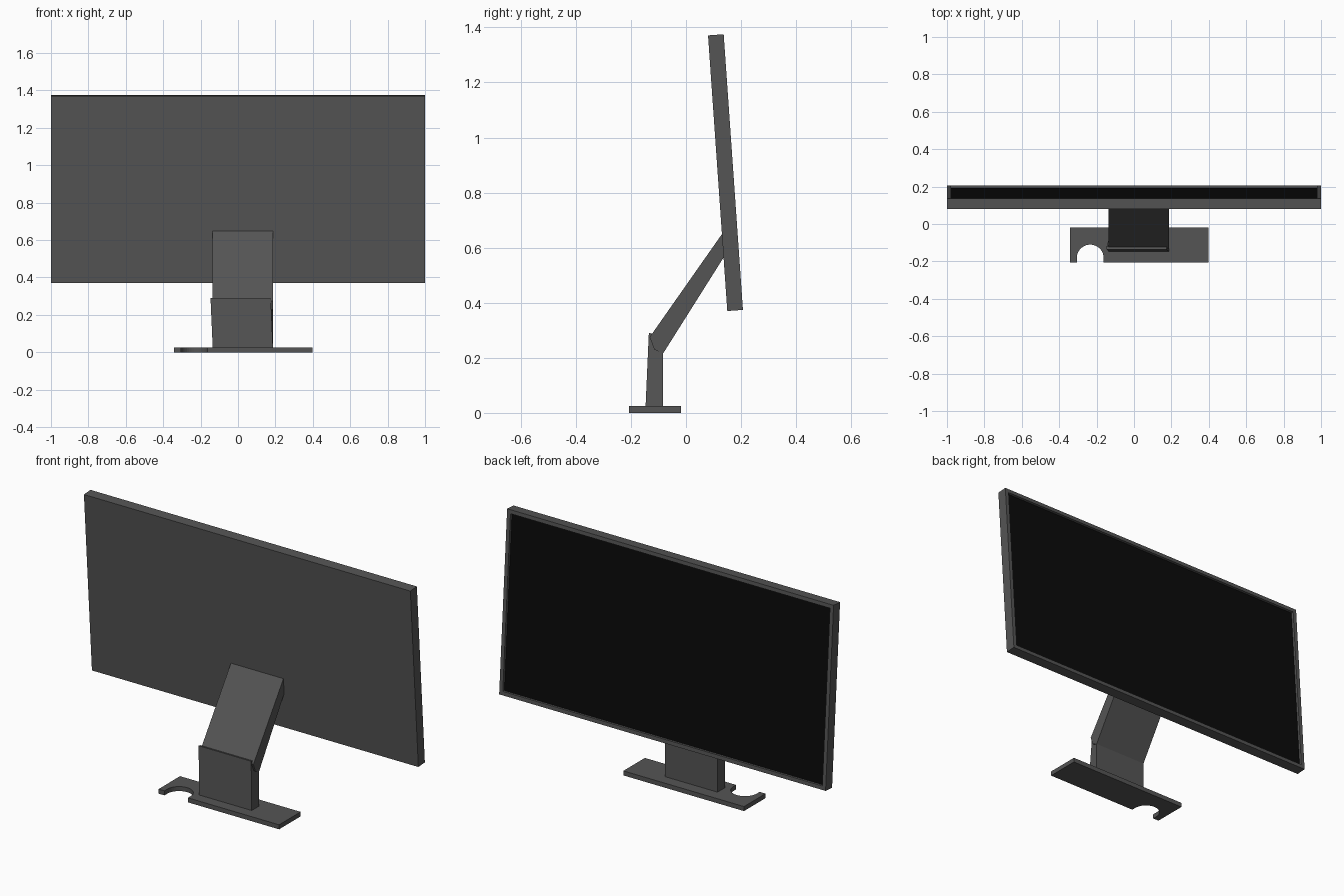
import bpy, bmesh, math
from mathutils import Vector

if "Cube" in bpy.data.objects:
    bpy.data.objects.remove(bpy.data.objects["Cube"])


def material(name, v):
    m = bpy.data.materials.new(name)
    m.diffuse_color = (v, v, v, 1)
    m.use_nodes = True
    m.node_tree.nodes["Principled BSDF"].inputs["Base Color"].default_value = m.diffuse_color
    return m


DARK = material("dark_plastic", 0.09)
BLACK = material("screen_black", 0.003)


def finish(bm, name, mat):
    bmesh.ops.recalc_face_normals(bm, faces=bm.faces)
    me = bpy.data.meshes.new(name)
    bm.to_mesh(me)
    bm.free()
    me.materials.append(mat)
    ob = bpy.data.objects.new(name, me)
    bpy.context.collection.objects.link(ob)
    return ob


def prism(points, offset):
    """Extrude a closed outline of 3D points along an offset."""
    bm = bmesh.new()
    face = bm.faces.new([bm.verts.new(p) for p in points])
    ext = bmesh.ops.extrude_face_region(bm, geom=[face], use_keep_orig=True)
    moved = [g for g in ext["geom"] if isinstance(g, bmesh.types.BMVert)]
    bmesh.ops.translate(bm, verts=moved, vec=offset)
    return bm


# Base plate with a round notch cut into its front edge
front, back = -0.207, -0.019
notch = [(-0.234 - 0.072 * math.cos(a), -0.182 + 0.072 * math.sin(a))
         for a in [math.pi * i / 16 for i in range(17)]]
outline = ([(-0.342, back), (-0.342, front), (-0.306, front)] + notch
           + [(-0.162, front), (0.397, front), (0.397, back)])
finish(prism([(x, y, 0) for x, y in outline], (0, 0, 0.025)), "base_plate", DARK)

# Upright post, its top front edge skewed slightly to the left
X0, X1 = -0.135, 0.187
profile = [(-0.147, 0.02), (-0.083, 0.02), (-0.083, 0.216),
           (-0.121, 0.288), (-0.135, 0.29)]
bm = prism([(X0, y, z) for y, z in profile], (X1 - X0, 0, 0))
for v in bm.verts:
    if v.co.z > 0.25:
        v.co.x -= 0.012
finish(bm, "stand_post", DARK)

# Slanted arm reaching up to the display
profile = [(-0.132, 0.275), (-0.115, 0.23), (-0.083, 0.216),
           (0.137, 0.565), (0.131, 0.65)]
finish(prism([(X0, y, z) for y, z in profile], (X1 - X0, 0, 0)), "stand_arm", DARK)

# Display: tilted case with a bezel and a recessed screen facing +y
low, up = Vector((0, 0.150, 0.370)), Vector((0, -0.070, 1.001))
normal = Vector((0, up.z, -up.y)).normalized()
normal.z = abs(normal.z)
bottom, top = low, low + up
side = Vector((1, 0, 0))
bm = prism([bottom - side, bottom + side, top + side, top - side], normal * 0.057)
bmesh.ops.recalc_face_normals(bm, faces=bm.faces)
screen_face = max(bm.faces, key=lambda f: f.normal.dot(normal))
bmesh.ops.inset_region(bm, faces=[screen_face], thickness=0.03)
bmesh.ops.inset_region(bm, faces=[screen_face], thickness=0.0)
for v in screen_face.verts:
    v.co -= normal * 0.014
corners = [v.co.copy() for v in screen_face.verts]
bmesh.ops.delete(bm, geom=[screen_face], context='FACES_ONLY')
finish(bm, "display_case", DARK)

bm = bmesh.new()
bm.faces.new([bm.verts.new(c) for c in corners])
bm.normal_update()
screen = finish(bm, "screen", BLACK)
if screen.data.polygons[0].normal.y < 0:
    screen.data.flip_normals()
